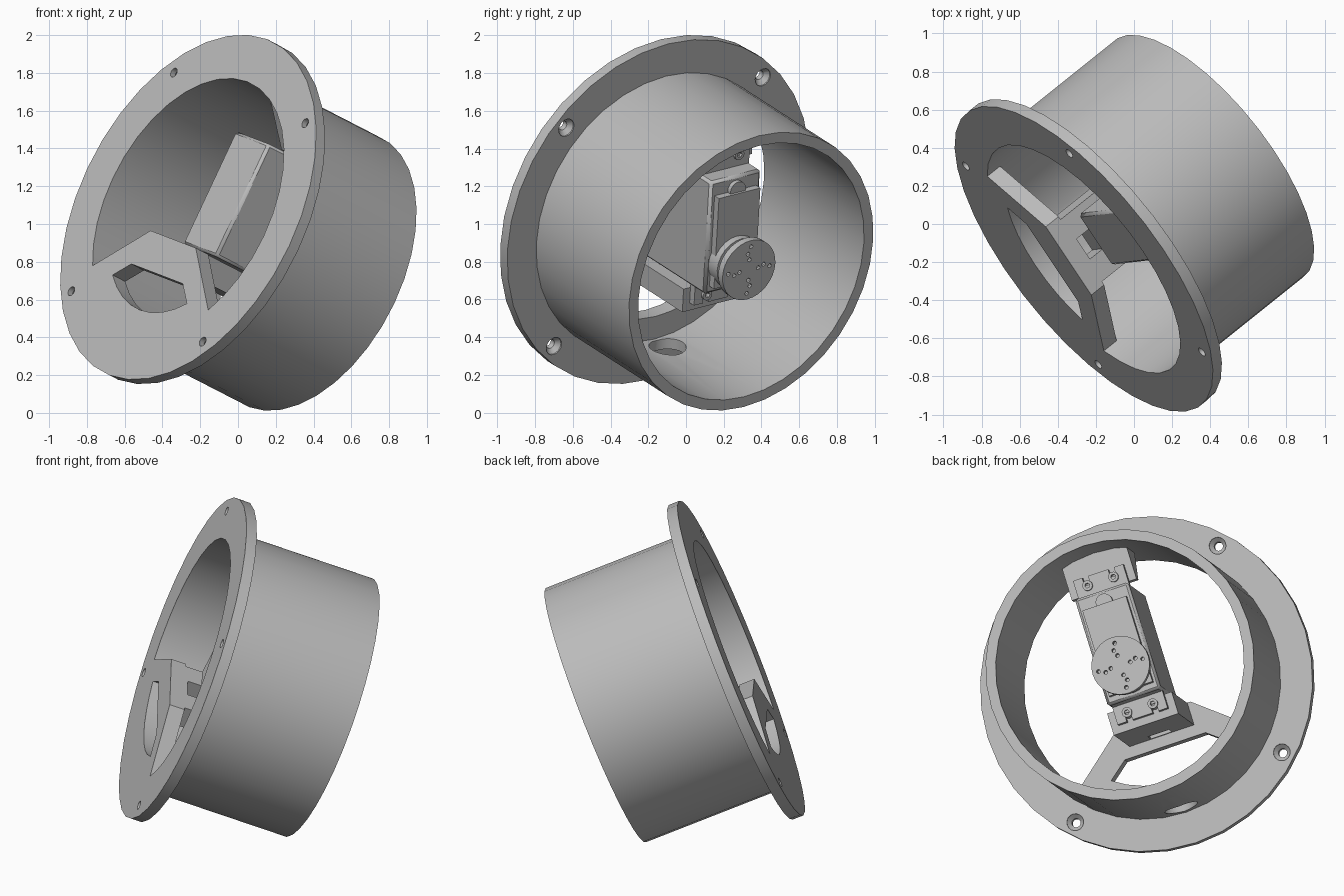
import bpy, bmesh, math
from math import sin, cos, radians, pi
from mathutils import Matrix, Vector

cube = bpy.data.objects.get("Cube")
if cube:
    bpy.data.objects.remove(cube, do_unlink=True)

mat = bpy.data.materials.new("light_grey")
mat.use_nodes = True
GREY = (0.5, 0.5, 0.5, 1)
mat.diffuse_color = GREY
mat.node_tree.nodes["Principled BSDF"].inputs["Base Color"].default_value = GREY

# Tilted local frame: W runs along the tube to its open end, V is the servo's long side
W = Vector((0.725, 0.58, -0.373)).normalized()
e1 = Vector((0, 0, 1)).cross(W).normalized()
e2 = W.cross(e1)
roll = radians(13)
U = e1 * cos(roll) + e2 * sin(roll)
V = W.cross(U)
FRAME = Matrix.Translation((-0.24, -0.165, 1.077)) @ Matrix((U, V, W)).transposed().to_4x4()

FRONT, BACK, END = -0.0325, 0.0325, 0.88
BORE, TUBE, RIM = 0.735, 0.795, 0.984


def make(name, bm):
    bmesh.ops.recalc_face_normals(bm, faces=bm.faces)
    me = bpy.data.meshes.new(name)
    bm.to_mesh(me)
    bm.free()
    me.materials.append(mat)
    ob = bpy.data.objects.new(name, me)
    ob.matrix_world = FRAME
    bpy.context.collection.objects.link(ob)
    return ob


def prism(name, pts, direction):
    """Extrude a flat outline of 3D points along a direction."""
    bm = bmesh.new()
    face = bm.faces.new([bm.verts.new(p) for p in pts])
    res = bmesh.ops.extrude_face_region(bm, geom=[face])
    verts = [g for g in res["geom"] if isinstance(g, bmesh.types.BMVert)]
    bmesh.ops.translate(bm, verts=verts, vec=direction)
    return make(name, bm)


def slab(name, pts, h0, h1):
    return prism(name, [(u, v, h0) for u, v in pts], (0, 0, h1 - h0))


def box(name, u, v0, v1, h0, h1, bevel=0):
    ob = slab(name, [(-u, v0), (u, v0), (u, v1), (-u, v1)], h0, h1)
    if bevel:
        m = ob.modifiers.new("bevel", "BEVEL")
        m.width, m.segments = bevel, 1
    return ob


def lathe(name, profile, steps=36, at=(0, 0), ring=False):
    """Revolve (radius, height) points; a ring profile closes on itself."""
    bm = bmesh.new()
    rows = [[bm.verts.new((at[0] + r * cos(2 * pi * i / steps),
                           at[1] + r * sin(2 * pi * i / steps), h))
             for i in range(steps)] for r, h in profile]
    pairs = list(zip(rows, rows[1:]))
    if ring:
        pairs.append((rows[-1], rows[0]))
    else:
        bm.faces.new(rows[0])
        bm.faces.new(rows[-1])
    for a, b in pairs:
        for i in range(steps):
            j = (i + 1) % steps
            bm.faces.new((a[i], a[j], b[j], b[i]))
    return make(name, bm)


def disc(name, r, h0, h1, at=(0, 0), steps=24):
    return lathe(name, [(r, h0), (r, h1)], steps, at)


def cut(ob, cutters):
    for c in cutters:
        m = ob.modifiers.new("cut", "BOOLEAN")
        m.operation, m.solver, m.object = "DIFFERENCE", "EXACT", c
        c.hide_render = True
    bpy.context.view_layer.update()
    dg = bpy.context.evaluated_depsgraph_get()
    me = bpy.data.meshes.new_from_object(ob.evaluated_get(dg))
    ob.modifiers.clear()
    ob.data = me
    for c in cutters:
        bpy.data.objects.remove(c, do_unlink=True)


def arc(r, a0, a1, n):
    return [(r * cos(radians(a0 + (a1 - a0) * i / n)),
             r * sin(radians(a0 + (a1 - a0) * i / n))) for i in range(n + 1)]


# Flanged tube with countersunk mounting holes and a cable hole
housing = lathe("flanged_tube", [(BORE, FRONT), (RIM, FRONT), (RIM, BACK),
                                 (TUBE, BACK), (TUBE, END), (BORE, END)], ring=True)
cutters = []
for k in range(4):
    a = radians(45 + 90 * k)
    cutters.append(lathe("screw_hole", [(0.026, -0.1), (0.026, 0), (0.05, 0.025), (0.05, 0.05)],
                         16, (0.905 * cos(a), 0.905 * sin(a))))
cutters.append(prism("cable_hole", [(0.1 * cos(i * pi / 12), -0.6, 0.18 + 0.1 * sin(i * pi / 12))
                                    for i in range(24)], (0, -0.4, 0)))
cut(housing, cutters)

# Front plate closing the lower part of the bore, with an arched window
plate = slab("front_plate", [(0.22, -0.188), (-0.22, -0.188)] + arc(BORE, -140, -40, 10),
             FRONT, 0.06)
cut(plate, [slab("plate_window", [(0.25, -0.39), (-0.25, -0.39)] + arc(0.602, -127, -53, 8),
                 -0.2, 0.2)])

# Lower servo mount standing on the plate, with a cable window
lower = box("lower_mount", 0.2, -0.325, -0.19, 0.0, 0.56)
cut(lower, [box("mount_window", 0.065, -0.5, 0, 0.075, 0.17)])

# Upper servo mount: wedge growing out of the bore
prism("upper_mount", [(-0.2, v, h) for v, h in
                      [(0.745, 0.27), (0.51, 0.5), (0.51, 0.56), (0.745, 0.56)]], (0.4, 0, 0))

# Servo body, ears and raised gear cover
box("servo_body", 0.165, -0.175, 0.485, 0.15, 0.7, 0.015)
for name, v0, v1 in (("lower_ear", -0.28, -0.17), ("upper_ear", 0.48, 0.61)):
    ear = box(name, 0.155, v0, v1, 0.56, 0.6)
    edge = v0 if v0 < 0 else v1
    cut(ear, [slab("ear_slot", [(s - 0.018, edge - 0.05), (s + 0.018, edge - 0.05),
                                (s + 0.018, edge + 0.05), (s - 0.018, edge + 0.05)], 0.5, 0.7)
              for s in (-0.08, 0.08)])
box("gear_cover", 0.135, -0.13, 0.4, 0.7, 0.74)
disc("cover_boss", 0.05, 0.7, 0.725, (0, 0.41))
disc("gear_hump", 0.15, 0.7, 0.78)
disc("output_shaft", 0.07, 0.78, 0.83)

# Mounting screws
for s in (-0.08, 0.08):
    for v in (-0.23, 0.555):
        screw = disc("ear_screw", 0.03, 0.56, 0.615, (s, v), 16)
        cut(screw, [disc("socket", 0.015, 0.59, 0.7, (s, v), 6)])

# Round horn with a cross of small holes
horn = disc("servo_horn", 0.172, 0.82, 0.86, steps=32)
holes = []
for k in range(4):
    for r, side in ((0.06, 0), (0.095, 0.012), (0.135, -0.006)):
        a = k * pi / 2
        holes.append(disc("horn_hole", 0.012, 0.8, 0.9,
                          (r * cos(a) - side * sin(a), r * sin(a) + side * cos(a)), 8))
cut(horn, holes)

# Smooth round walls, keep edges sharp
bpy.ops.object.select_all(action="DESELECT")
for ob in bpy.context.scene.objects:
    if ob.type == "MESH" and mat.name in ob.data.materials:
        ob.select_set(True)
        bpy.context.view_layer.objects.active = ob
bpy.ops.object.shade_smooth_by_angle(angle=radians(30))
